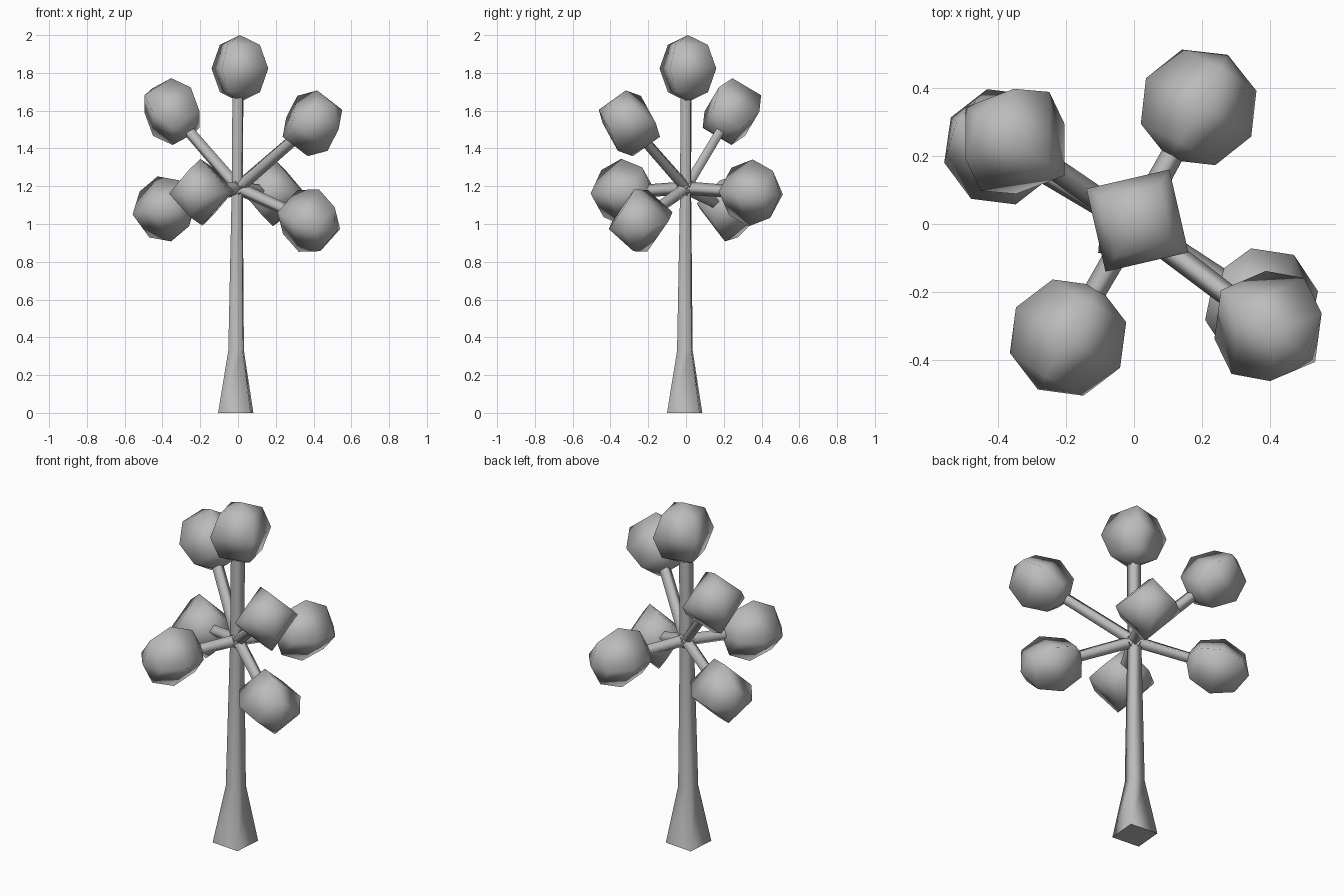
import bpy, bmesh, math
from mathutils import Vector, Matrix

cube = bpy.data.objects.get("Cube")
if cube:
    bpy.data.objects.remove(cube, do_unlink=True)

grey = bpy.data.materials.new("plain_grey")
grey.use_nodes = True
grey.diffuse_color = (0.5, 0.5, 0.5, 1)
grey.node_tree.nodes["Principled BSDF"].inputs["Base Color"].default_value = grey.diffuse_color


def finish(name, bm):
    bmesh.ops.recalc_face_normals(bm, faces=bm.faces)
    mesh = bpy.data.meshes.new(name)
    bm.to_mesh(mesh)
    bm.free()
    mesh.materials.append(grey)
    obj = bpy.data.objects.new(name, mesh)
    bpy.context.collection.objects.link(obj)
    return obj


def frame(axis, roll):
    """Rotation taking z to the axis, with x pointing sideways, then rolled."""
    z = axis.normalized()
    if abs(z.z) > 0.99:
        return Matrix.Rotation(roll, 3, "Z")
    x = Vector((0, 0, 1)).cross(z).normalized()
    return Matrix((x, z.cross(x), z)).transposed() @ Matrix.Rotation(roll, 3, "Z")


def limb(name, stations, axis, roll=0.0):
    """Four-sided tapered limb through (centre, radius) stations."""
    bm = bmesh.new()
    rot = frame(axis, roll)
    rings = []
    for centre, radius in stations:
        rings.append([bm.verts.new(Vector(centre) + rot @ Vector(
            (radius * math.cos(k * math.pi / 2), radius * math.sin(k * math.pi / 2), 0)))
            for k in range(4)])
    for a, b in zip(rings, rings[1:]):
        for k in range(4):
            n = (k + 1) % 4
            bm.faces.new((a[k], a[n], b[n], b[k])).smooth = True
    bm.faces.new(rings[0][::-1])
    bm.faces.new(rings[-1])
    return finish(name, bm)


def foliage(name, centre, axis, roll=0.0):
    """Four-segment ball with its poles along the branch."""
    bm = bmesh.new()
    bmesh.ops.create_uvsphere(bm, u_segments=4, v_segments=4, radius=0.177)
    rot = frame(axis, roll)
    for v in bm.verts:
        v.co = Vector(centre) + rot @ v.co
    for f in bm.faces:
        f.smooth = True
    return finish(name, bm)


# Trunk with a flared foot, running up into the top ball
up = Vector((0, 0, 1))
limb("trunk", [((-0.012, -0.007, 0), 0.122), ((-0.01, -0.006, 0.33), 0.054),
               ((-0.004, -0.002, 1.19), 0.038), ((0, 0, 1.75), 0.038)],
     up, math.radians(40))
foliage("top_foliage", (0.01, 0.01, 1.823), up, math.radians(58))

# Side branches, each ending in a ball
hub = Vector((0, 0, 1.19))
balls = {
    "upper_right_back": (-0.35, 0.243, 1.595),
    "upper_left_front": (0.394, -0.3, 1.533),
    "lower_right_back": (-0.39, 0.227, 1.08),
    "lower_left_front": (0.375, -0.24, 1.018),
    "front": (-0.194, -0.334, 1.168),
    "back": (0.19, 0.343, 1.165),
}
for label, spot in balls.items():
    axis = Vector(spot) - hub
    start = hub - axis.normalized() * 0.04
    limb(label + "_branch", [(start, 0.036), (Vector(spot), 0.032)], axis)
    foliage(label + "_foliage", spot, axis)
